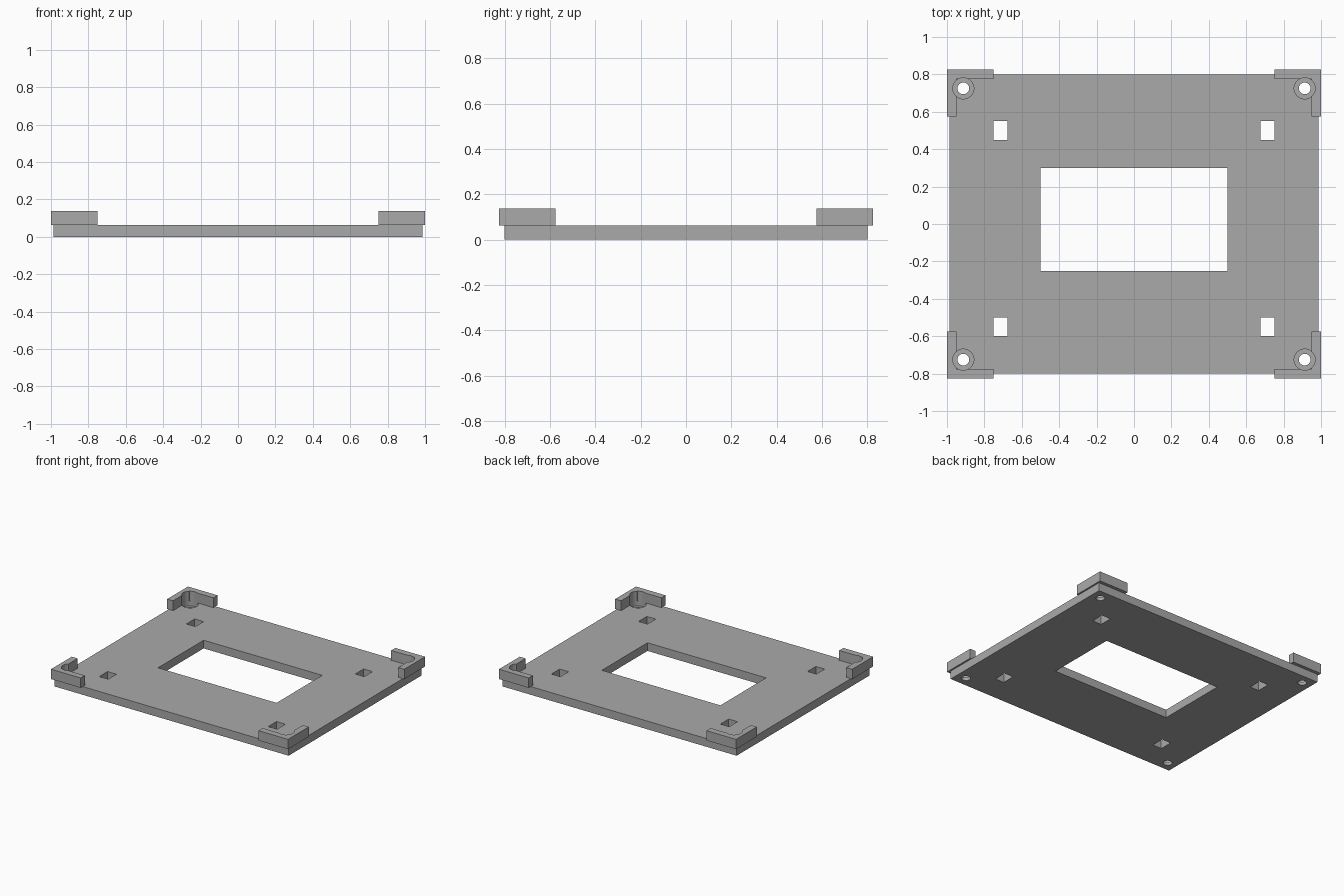
import bpy

cube = bpy.data.objects.get("Cube")
if cube:
    bpy.data.objects.remove(cube, do_unlink=True)

grey = bpy.data.materials.new("plain_grey")
grey.use_nodes = True
colour = (0.4, 0.4, 0.4, 1)
grey.diffuse_color = colour
grey.node_tree.nodes["Principled BSDF"].inputs["Base Color"].default_value = colour

PLATE_TOP, RIM_TOP = 0.0625, 0.1375
CORNERS = [(sx, sy) for sx in (-1, 1) for sy in (-1, 1)]


def prism(name, outline, z0, z1):
    """Extrude a counter-clockwise outline between two heights."""
    n = len(outline)
    verts = [(x, y, z) for z in (z0, z1) for x, y in outline]
    faces = [tuple(reversed(range(n))), tuple(range(n, 2 * n))]
    faces += [(i, (i + 1) % n, (i + 1) % n + n, i + n) for i in range(n)]
    mesh = bpy.data.meshes.new(name)
    mesh.from_pydata(verts, [], faces)
    mesh.materials.append(grey)
    obj = bpy.data.objects.new(name, mesh)
    bpy.context.collection.objects.link(obj)
    return obj


def box(name, x0, x1, y0, y1, z0, z1):
    return prism(name, [(x0, y0), (x1, y0), (x1, y1), (x0, y1)], z0, z1)


def cylinder(name, x, y, radius, z0, z1):
    bpy.ops.mesh.primitive_cylinder_add(
        vertices=48, radius=radius, depth=z1 - z0, location=(x, y, (z0 + z1) / 2))
    obj = bpy.context.object
    obj.name = name
    obj.data.materials.append(grey)
    return obj


def cut(target, cutter):
    """Subtract the cutter, apply the result and discard the cutter."""
    mod = target.modifiers.new("cut", "BOOLEAN")
    mod.operation, mod.solver, mod.object = "DIFFERENCE", "EXACT", cutter
    bpy.context.view_layer.objects.active = target
    bpy.ops.object.modifier_apply(modifier=mod.name)
    bpy.data.objects.remove(cutter, do_unlink=True)


def smooth(obj):
    bpy.ops.object.select_all(action="DESELECT")
    obj.select_set(True)
    bpy.context.view_layer.objects.active = obj
    bpy.ops.object.shade_smooth_by_angle()


# Base plate with its window and four slots
plate = box("base_plate", -0.9875, 0.9875, -0.8, 0.8, 0, PLATE_TOP)
cut(plate, box("window_cutter", -0.5, 0.5, -0.25, 0.3, -0.1, 0.2))
for x in (-0.7125, 0.7125):
    for y in (-0.55, 0.5):
        cut(plate, box("slot_cutter", x - 0.0375, x + 0.0375,
                       y - 0.05, y + 0.05, -0.1, 0.2))

# Corner brackets and counterbored screw holes
for sx, sy in CORNERS:
    outline = [(1, 0.825), (0.75, 0.825), (0.75, 0.775),
               (0.95, 0.775), (0.95, 0.575), (1, 0.575)]
    outline = [(sx * x, sy * y) for x, y in outline]
    if sx * sy < 0:
        outline.reverse()
    side = ("front" if sy < 0 else "back") + ("_left" if sx > 0 else "_right")
    bracket = prism(side + "_bracket", outline, PLATE_TOP, RIM_TOP)
    hx, hy = sx * 0.9125, sy * 0.725
    cut(bracket, cylinder("bore_cutter", hx, hy, 0.05625, 0.025, 0.2))
    cut(plate, cylinder("bore_cutter", hx, hy, 0.05625, 0.025, 0.2))
    cut(plate, cylinder("hole_cutter", hx, hy, 0.03125, -0.1, 0.2))
    smooth(bracket)
smooth(plate)
